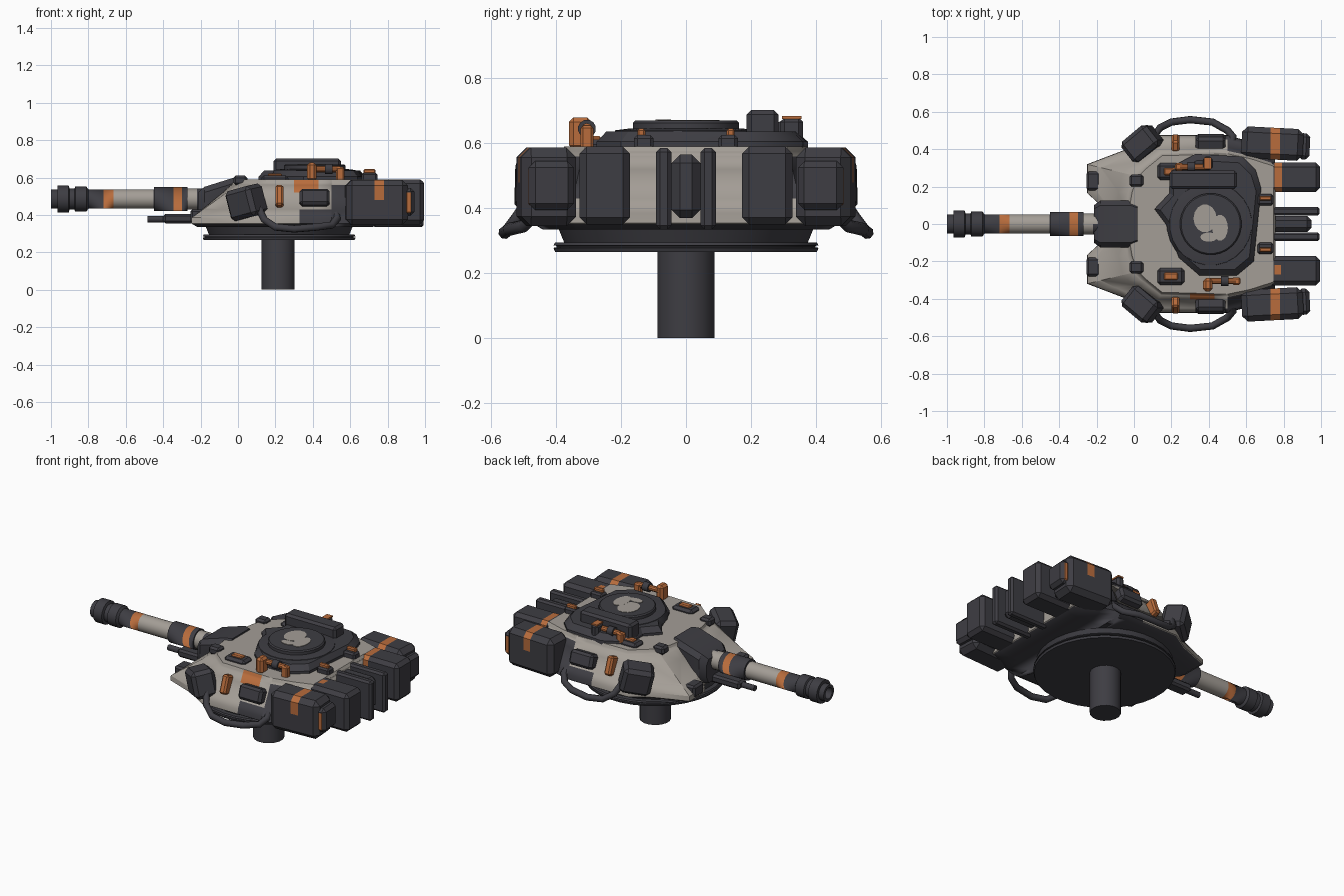
import bpy, bmesh, math
from mathutils import Vector, Matrix, Euler

if "Cube" in bpy.data.objects:
    bpy.data.objects.remove(bpy.data.objects["Cube"])


def material(name, rgb):
    m = bpy.data.materials.new(name)
    m.diffuse_color = (*rgb, 1)
    m.use_nodes = True
    m.node_tree.nodes["Principled BSDF"].inputs["Base Color"].default_value = m.diffuse_color
    return m


MATS = [material("dark_steel", (0.048, 0.047, 0.056)),
        material("warm_grey", (0.37, 0.34, 0.305)),
        material("rust_orange", (0.48, 0.15, 0.045))]
DARK, GREY, ORANGE = 0, 1, 2


def finish(name, bm, mat=DARK):
    bmesh.ops.recalc_face_normals(bm, faces=bm.faces[:])
    for f in bm.faces:
        f.material_index = mat
        f.smooth = True
    for e in bm.edges:
        e.smooth = len(e.link_faces) == 2 and e.calc_face_angle(9) < math.radians(32)
    me = bpy.data.meshes.new(name)
    bm.to_mesh(me)
    bm.free()
    ob = bpy.data.objects.new(name, me)
    bpy.context.collection.objects.link(ob)
    for m in MATS:
        me.materials.append(m)
    return ob


def box(name, lo, hi, mat=DARK, bevel=0.0, rot=(0, 0, 0), seg=1):
    lo, hi = Vector(lo), Vector(hi)
    bm = bmesh.new()
    bmesh.ops.create_cube(bm, size=1)
    bmesh.ops.scale(bm, vec=hi - lo, verts=bm.verts[:])
    if bevel:
        bmesh.ops.bevel(bm, geom=bm.edges[:], offset=bevel, segments=seg,
                        profile=0.5, affect='EDGES')
    m = Euler([math.radians(a) for a in rot]).to_matrix().to_4x4()
    bm.transform(Matrix.Translation((lo + hi) / 2) @ m)
    return finish(name, bm, mat)


def loft(name, rings, mat=DARK):
    """Skin closed rings of equal point count and cap both ends."""
    bm = bmesh.new()
    rows = [[bm.verts.new(p) for p in r] for r in rings]
    n = len(rows[0])
    for a, b in zip(rows, rows[1:]):
        for i in range(n):
            j = (i + 1) % n
            bm.faces.new((a[i], a[j], b[j], b[i]))
    bm.faces.new(rows[0][::-1])
    bm.faces.new(rows[-1])
    return finish(name, bm, mat)


def lathe(name, profile, centre, axis='Z', mat=DARK, n=24):
    """Turn (distance, radius) pairs about an axis through centre."""
    rings = []
    for d, r in profile:
        ring = []
        for i in range(n):
            a = 2 * math.pi * (i + 0.5) / n
            u, v = r * math.cos(a), r * math.sin(a)
            p = (u, v, d) if axis == 'Z' else (d, u, v)
            ring.append(Vector(centre) + Vector(p))
        rings.append(ring)
    return loft(name, rings, mat)


def paint(ob, lo, hi, mat):
    """Cut the mesh along a box's planes and colour the faces inside it."""
    bm = bmesh.new()
    bm.from_mesh(ob.data)
    for i in range(3):
        for lim in (lo[i], hi[i]):
            if abs(lim) < 5:
                no = Vector((0, 0, 0))
                no[i] = 1
                bmesh.ops.bisect_plane(bm, geom=bm.verts[:] + bm.edges[:] + bm.faces[:],
                                       plane_co=no * lim, plane_no=no)
    for f in bm.faces:
        c = f.calc_center_median()
        if all(lo[i] <= c[i] <= hi[i] for i in range(3)):
            f.material_index = mat
    bm.to_mesh(ob.data)
    bm.free()


def pipe(name, pts, r, mat=DARK):
    cu = bpy.data.curves.new(name, 'CURVE')
    cu.dimensions = '3D'
    cu.bevel_depth = r
    cu.bevel_resolution = 2
    cu.use_fill_caps = True
    sp = cu.splines.new('POLY')
    sp.points.add(len(pts) - 1)
    for p, c in zip(sp.points, pts):
        p.co = (*c, 1)
    cu.materials.append(MATS[mat])
    ob = bpy.data.objects.new(name, cu)
    bpy.context.collection.objects.link(ob)


INF = 9
# Mounting post, turntable ring and collar
lathe("mounting_post", [(0, .09), (.28, .09)], (.215, 0, 0), n=16)
lathe("turntable_ring", [(.265, .405), (.278, .41), (.28, .4), (.284, .4), (.286, .41), (.295, .405)],
      (.22, 0, 0), n=32)
lathe("turntable_collar", [(.29, .375), (.35, .40)], (.22, 0, 0), n=32)

# Hull: wide skirt sloping up to a narrower roof
low = [(-.19, .11), (-.25, .165), (-.25, .32), (-.04, .40), (.08, .475), (.5, .475), (.62, .44), (.755, .36)]
top = [(-.02, .11), (-.01, .17), (.02, .25), (.07, .30), (.15, .365), (.5, .375), (.62, .35), (.745, .31)]


def ring(pts, z, s=1.0):
    half = [((x - .22) * s + .22, y * s, z) for x, y in pts]
    return half + [(x, -y, z) for x, y, z in reversed(half)]


hull = loft("hull", [ring(low, .335, .93), ring(low, .355), ring(low, .385, .995),
                     ring(top, .575, 1.02), ring(top, .59)], GREY)
paint(hull, (-INF, -INF, -INF), (INF, INF, .352), DARK)
paint(hull, (.33, -INF, .3), (.6, INF, .43), DARK)
paint(hull, (.5, -INF, .43), (INF, -.30, .56), DARK)
paint(hull, (.5, .30, .43), (INF, INF, .56), DARK)
paint(hull, (.30, -INF, .52), (.43, -.34, .588), ORANGE)

# Gun barrel with stepped muzzle and sleeve
barrel = lathe("gun_barrel", [
    (-.96, .03), (-1, .035), (-1, .052), (-.965, .052), (-.965, .072), (-.905, .072), (-.9, .056),
    (-.875, .056), (-.87, .067), (-.81, .067), (-.80, .052), (-.45, .052), (-.45, .064), (-.27, .064),
    (-.27, .056), (-.1, .056)], (0, 0, .485), 'X', GREY, 20)
for a, b, m in ((-1.1, -.72, DARK), (-.72, -.665, ORANGE), (-.451, -.345, DARK),
                (-.345, -.30, ORANGE), (-.30, -.269, DARK)):
    paint(barrel, (a, -INF, -INF), (b, INF, INF), m)
paint(barrel, (-.22, -INF, -INF), (0, 0, INF), DARK)

# Gun mantlet and the small coaxial tube under the barrel
loft("gun_mantlet", [[(x, y * s, z) for y, z in
     ((-.10, .37), (.10, .37), (.125, .41), (.125, t - .03), (.10, t), (-.10, t), (-.125, t - .03), (-.125, .41))]
     for x, s, t in ((-.215, .8, .52), (-.18, 1, .55), (-.02, 1, .60), (.02, .85, .60))])
box("coaxial_housing", (-.40, -.04, .355), (-.18, .04, .405), bevel=.012)
lathe("coaxial_tube", [(-.485, .018), (-.39, .018)], (0, 0, .378), 'X', n=12)

for s, side in ((1, "left"), (-1, "right")):
    def sbox(name, x, y, z, mat=DARK, bevel=0.0, rot=(0, 0, 0)):
        ys = sorted((s * y[0], s * y[1]))
        return box(f"{name}_{side}", (x[0], ys[0], z[0]), (x[1], ys[1], z[1]), mat, bevel,
                   (s * rot[0], rot[1], s * rot[2]))

    # Nose lugs and brow blocks
    sbox("nose_lug", (-.255, -.18), (.18, .28), (.355, .43), bevel=.012)
    sbox("brow_block", (-.025, .05), (.2, .265), (.56, .61), bevel=.012)
    # Angled launcher boxes on the front cheeks
    sbox("cheek_launcher", (-.045, .135), (.36, .50), (.385, .55), bevel=.022, rot=(-8, -12, 40))
    # Bent side guard rail
    pipe(f"guard_rail_{side}", [(x, s * y, z) for x, y, z in (
        (.13, .42, .46), (.11, .475, .44), (.14, .515, .375), (.20, .545, .335), (.30, .558, .325),
        (.42, .545, .335), (.50, .50, .345), (.53, .465, .38), (.52, .42, .42))], .02)
    # Side pouch and orange side bracket
    sbox("side_pouch", (.33, .49), (.40, .475), (.445, .535), bevel=.015, rot=(18, 0, 0))
    sbox("side_bracket", (.20, .243), (.40, .465), (.44, .555), ORANGE, .01, (20, 0, 0))
    # Rear corner stowage with end cover and painted band
    c = sbox("corner_stowage", (.575, .905), (.345, .515), (.345, .587), bevel=.03, rot=(0, 0, -3))
    paint(c, (.73, -INF, .48), (.78, INF, INF), ORANGE)
    e = sbox("corner_stowage_cover", (.88, .94), (.345, .485), (.395, .545), bevel=.02, rot=(0, 0, -3))
    paint(e, (.90, s * .47 - .03, .41), (.925, s * .47 + .03, .52), ORANGE)
    # Rear bins and the two upright rear ribs
    b = sbox("rear_bin", (.72, .995), (.172, .328), (.35, .59), bevel=.022)
    if s > 0:
        paint(b, (.75, -INF, .5), (.79, INF, INF), ORANGE)
    else:
        paint(b, (.75, -.27, .58), (.785, -.22, INF), ORANGE)
    sbox("rear_rib", (.72, .993), (.045, .092), (.335, .585), bevel=.012)
    # Roof vision blocks
    sbox("vision_block", (.125, .27), (.235, .325), (.57, .612), bevel=.015)
    sbox("vision_block_lid", (.16, .235), (.26, .30), (.605, .622), ORANGE, .006)
    # Small clamps at the rear of the roof
    sbox("roof_clamp", (.66, .745), (.10, .16), (.58, .625), bevel=.01)
    sbox("roof_clamp_top", (.67, .735), (.125, .15), (.62, .645), ORANGE, .006)
    # Roof sights: orange post with a short tube, turned half round on the other side
    y0 = s * .325
    k = -s

    def sx(a, b):
        return sorted((.395 + k * a, .395 + k * b))

    a, d = sx(-.025, .025)
    box(f"sight_post_{side}", (a, y0 - .035, .58), (d, y0 + .035, .68), ORANGE if s < 0 else DARK, .014)
    if s > 0:
        box("sight_post_cap", (a + .005, y0 - .03, .675), (d - .005, y0 + .03, .684), ORANGE)
    a, d = sx(0, .15)
    lathe(f"sight_tube_{side}", [(a, .017), (d, .017)], (0, y0 - s * .02, .645), 'X', ORANGE, 10)
    a, d = sx(.07, .11)
    lathe(f"sight_head_{side}", [(a, .028), (d, .028)], (0, y0 - s * .02, .645), 'X', DARK, 12)
    a, d = sx(.13, .175)
    box(f"sight_foot_{side}", (a, y0 - s * .02 - .02, .58), (d, y0 - s * .02 + .02, .655), ORANGE, .008)

# Recessed centre unit between the rear ribs
box("rear_centre_unit", (.72, -.044, .37), (.95, .044, .565), bevel=.025)

# Raised roof plate, hatch ring and hatch
plate = [(.11, .08), (.19, .165), (.19, .30), (.33, .375), (.58, .36), (.65, .29), (.68, .19),
         (.64, -.2), (.55, -.275), (.35, -.275), (.24, -.18), (.17, 0)]
loft("roof_plate", [[((x - .41) * q + .41, (y - .03) * q + .03, z) for x, y in plate]
                    for q, z in ((1, .58), (1, .605), (.9, .637))])
lathe("hatch_ring", [(.60, .235), (.64, .22), (.645, .18)], (.41, 0, 0), n=24)
lathe("hatch", [(.60, .165), (.663, .165), (.67, .158)], (.41, 0, 0), n=28)
# Worn paint patches on the hatch
for i, (x, y, rx, ry) in enumerate(((.38, .03, .062, .075), (.46, -.02, .042, .07), (.40, -.07, .045, .025))):
    loft(f"hatch_paint_patch_{i}", [[(x + rx * math.cos(t * math.pi / 7), y + ry * math.sin(t * math.pi / 7), z)
         for t in range(14)] for z in (.667, .672 + i * .0005)], GREY)
# Long roof box beside the hatch
box("roof_box", (.19, .187, .60), (.55, .285, .702), bevel=.014)
